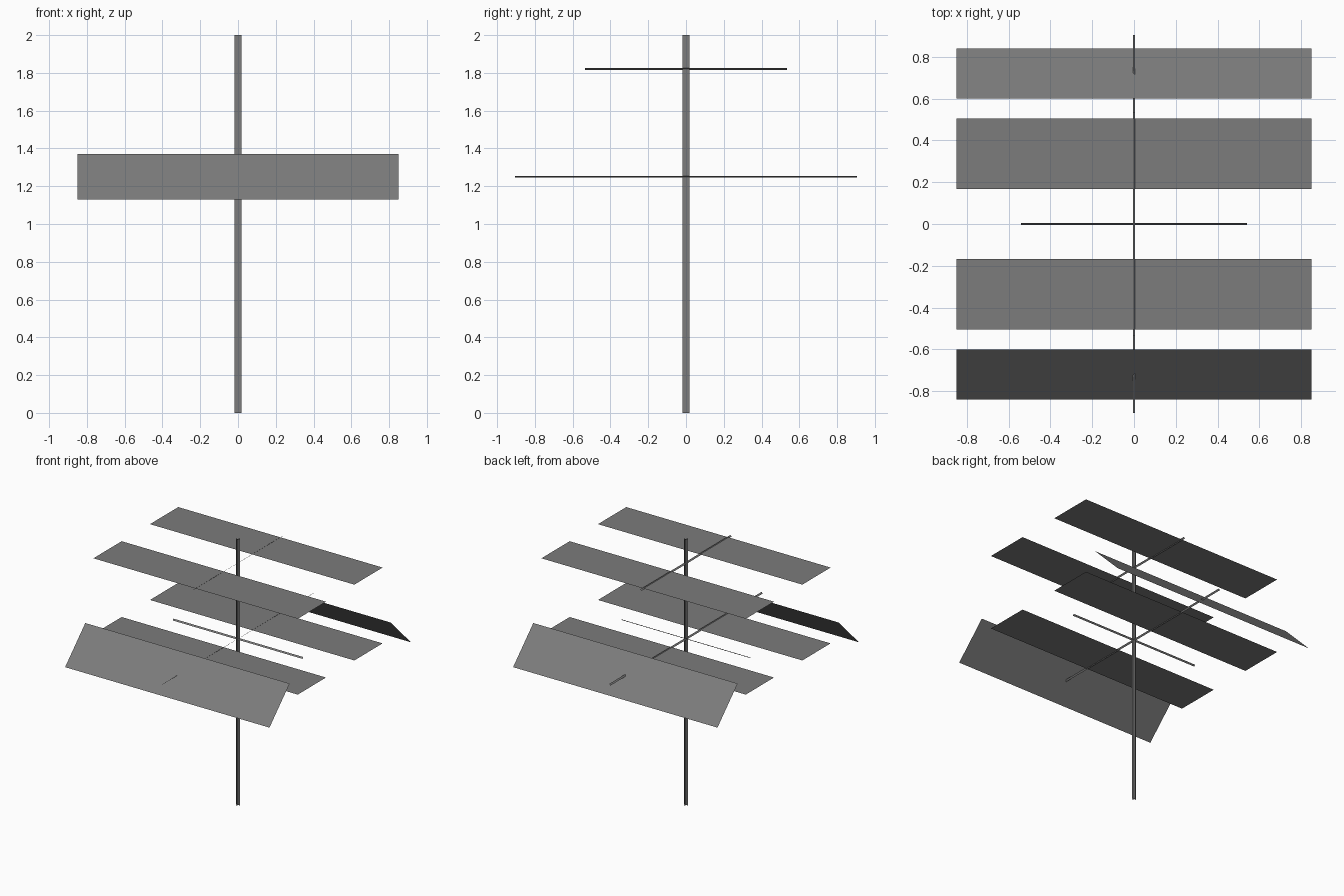
import bpy
from mathutils import Vector

if "Cube" in bpy.data.objects:
    bpy.data.objects.remove(bpy.data.objects["Cube"])

grey = bpy.data.materials.new("dark_grey")
grey.diffuse_color = (0.2, 0.2, 0.2, 1)
grey.use_nodes = True
grey.node_tree.nodes["Principled BSDF"].inputs["Base Color"].default_value = grey.diffuse_color


def sheet(name, center, u, v):
    """Flat rectangle spanned by the half-vectors u and v."""
    c, u, v = Vector(center), Vector(u), Vector(v)
    mesh = bpy.data.meshes.new(name)
    mesh.from_pydata([c - u - v, c + u - v, c + u + v, c - u + v], [], [(0, 1, 2, 3)])
    mesh.materials.append(grey)
    obj = bpy.data.objects.new(name, mesh)
    bpy.context.collection.objects.link(obj)
    return obj


LOW, HIGH = 1.25, 1.82
HALF = 0.85

# upright pole: two crossed strips
sheet("pole_strip_wide", (0, 0, 1), (0.018, 0, 0), (0, 0, 1))
sheet("pole_strip_deep", (0, 0, 1), (0, 0.018, 0), (0, 0, 1))

# thin rods: strips tilted by 45 degrees
R = 0.005
sheet("lower_long_rod", (0, 0, LOW), (0, 0.905, 0), (-R, 0, -R))
sheet("upper_long_rod", (0, 0, HIGH), (0, 0.535, 0), (-R, 0, -R))
sheet("cross_rod", (0, 0, LOW), (0.54, 0, 0), (0, R, R))

for side, s in (("front", -1), ("back", 1)):
    # level panels on both tiers
    for tier, z in (("lower", LOW), ("upper", HIGH)):
        sheet(f"{tier}_{side}_panel", (0, s * 0.336, z), (HALF, 0, 0), (0, 0.168, 0))
    # outer panels sloping down and outwards
    sheet(f"sloped_{side}_panel", (0, s * 0.72, LOW), (HALF, 0, 0), (0, 0.12, -s * 0.12))
